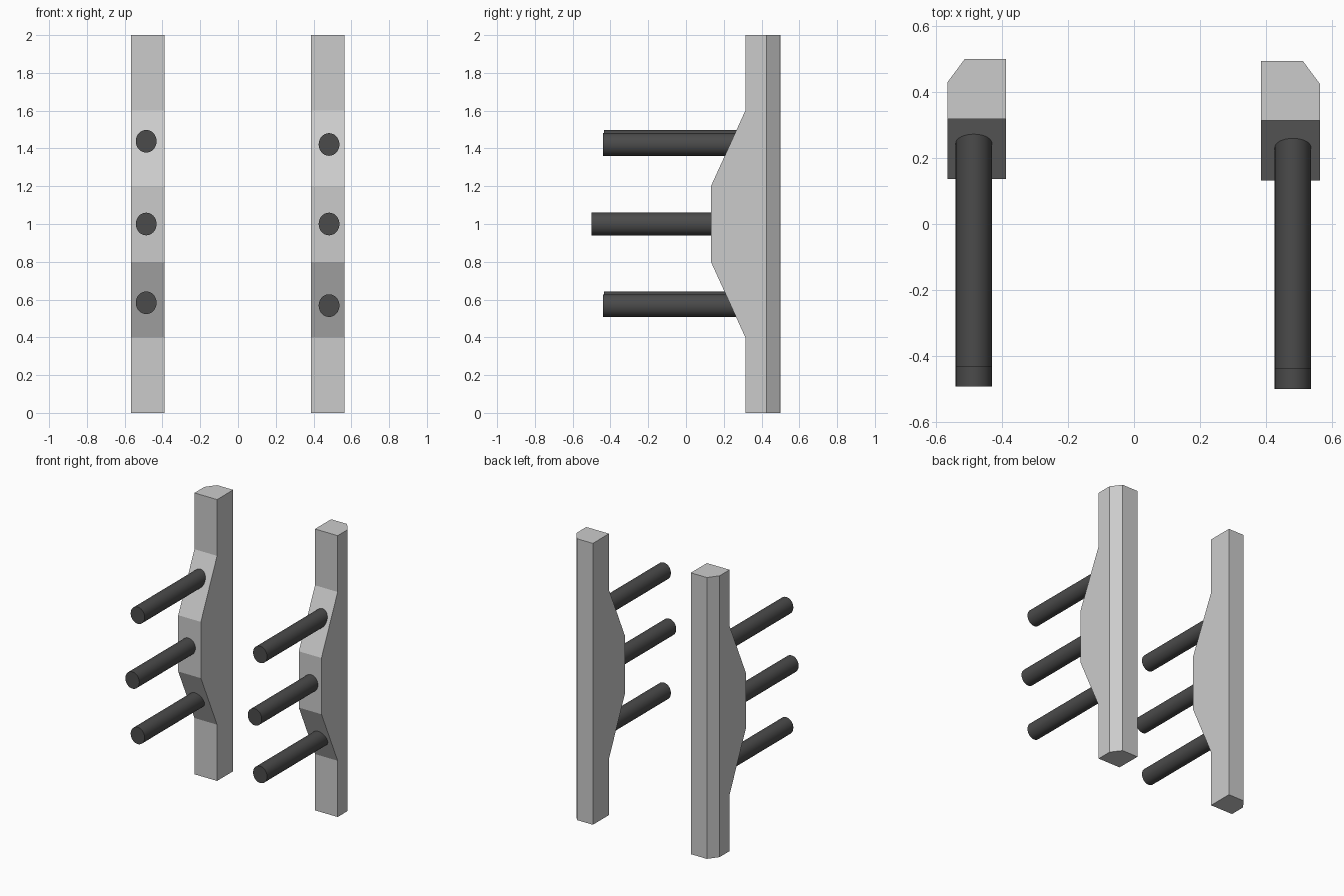
import bpy, bmesh, math

if "Cube" in bpy.data.objects:
    bpy.data.objects.remove(bpy.data.objects["Cube"])

peg_mat = bpy.data.materials.new("dark_peg")
peg_mat.diffuse_color = (0.07, 0.07, 0.07, 1)
peg_mat.use_nodes = True
peg_mat.node_tree.nodes["Principled BSDF"].inputs["Base Color"].default_value = peg_mat.diffuse_color

# Front face of the post at each height: 0 = slim, 1 = full bulge
LEVELS = [(0, 0), (0.4, 0), (0.8, 1), (1.2, 1), (1.6, 0), (2.0, 0)]


def make_post(name, inner, outer, back):
    """Loft a square section with a chamfered outer back corner."""
    chamfer_x = outer - math.copysign(0.052, outer)
    bm = bmesh.new()
    rings = []
    for z, bulge in LEVELS:
        front = back - 0.181 - 0.182 * bulge
        section = [(inner, front), (outer, front), (outer, back - 0.07),
                   (chamfer_x, back), (inner, back)]
        rings.append([bm.verts.new((x, y, z)) for x, y in section])
    for a, b in zip(rings, rings[1:]):
        for i in range(5):
            j = (i + 1) % 5
            bm.faces.new((a[i], a[j], b[j], b[i]))
    bm.faces.new(rings[0])
    bm.faces.new(rings[-1])
    bmesh.ops.recalc_face_normals(bm, faces=bm.faces)
    mesh = bpy.data.meshes.new(name)
    bm.to_mesh(mesh)
    bm.free()
    bpy.context.collection.objects.link(bpy.data.objects.new(name, mesh))


def make_peg(name, x, z, front, end):
    """Slightly oval rod running from its front tip into the post."""
    bpy.ops.mesh.primitive_cylinder_add(
        vertices=32, radius=1, depth=1,
        location=(x, (front + end) / 2, z), rotation=(math.pi / 2, 0, 0))
    peg = bpy.context.object
    peg.name = name
    peg.scale = (0.055, 0.06, end - front)
    bpy.ops.object.transform_apply(location=False, rotation=True, scale=True)
    bpy.ops.object.shade_smooth_by_angle(angle=math.radians(40))
    peg.data.materials.append(peg_mat)


# Two uprights, each with three pegs
sides = [
    ("left", -0.388, -0.566, 0.50, -0.486, -0.493, (0.583, 1.0, 1.438)),
    ("right", 0.386, 0.564, 0.495, 0.482, -0.50, (0.568, 1.0, 1.421)),
]
for side, inner, outer, back, peg_x, tip, heights in sides:
    make_post(side + "_post", inner, outer, back)
    for label, z, setback in zip(("lower", "middle", "upper"), heights, (0.06, 0, 0.06)):
        make_peg(f"{side}_{label}_peg", peg_x, z, tip + setback, 0.20 + 1.5 * setback)
